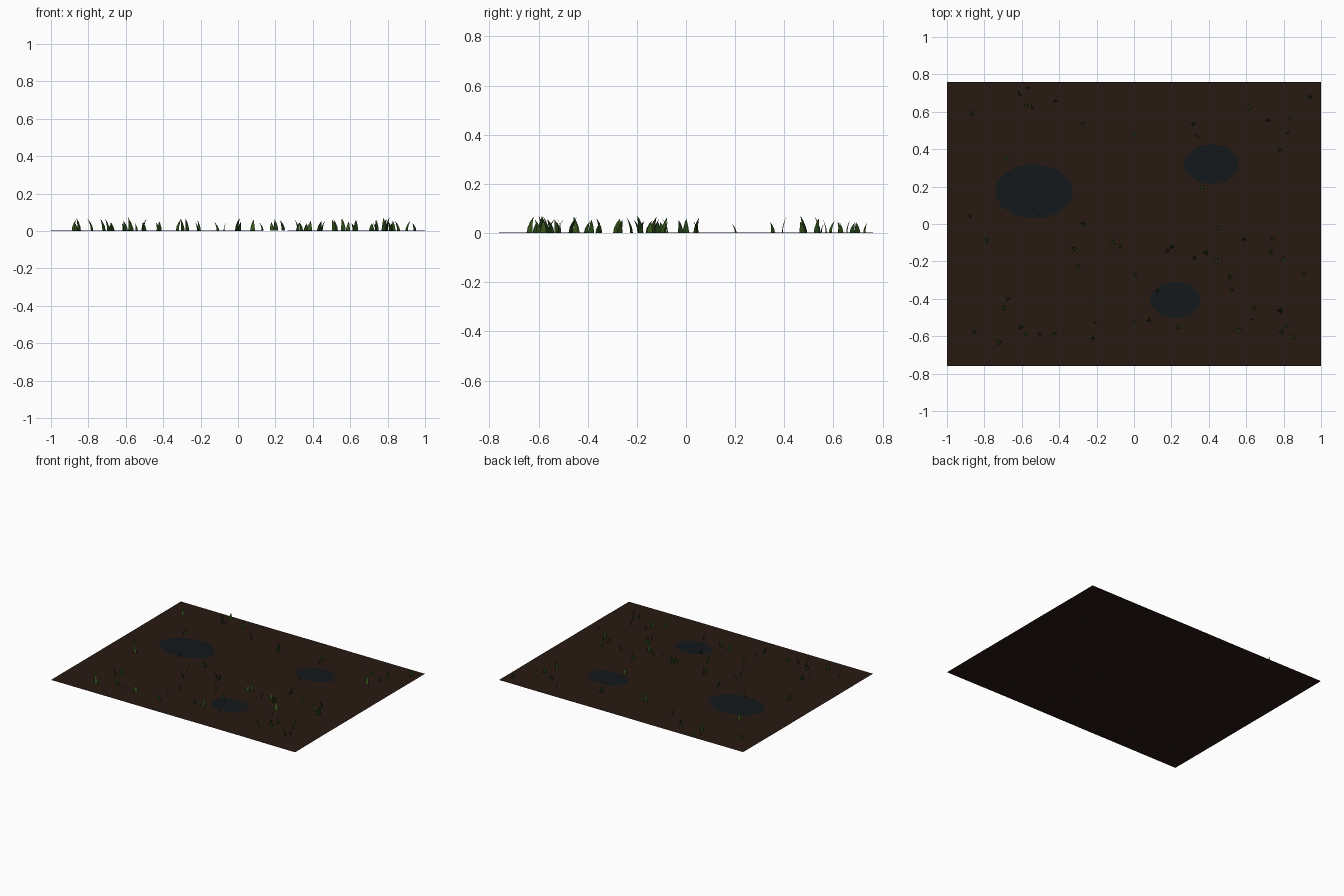
import bpy, bmesh, math, random
from mathutils import Vector, noise

if "Cube" in bpy.data.objects:
    bpy.data.objects.remove(bpy.data.objects["Cube"])

random.seed(7)


def material(name, rgb):
    m = bpy.data.materials.new(name)
    m.diffuse_color = (*rgb, 1)
    m.use_nodes = True
    m.node_tree.nodes["Principled BSDF"].inputs["Base Color"].default_value = m.diffuse_color
    return m


def add_object(name, bm, mat, smooth=True):
    me = bpy.data.meshes.new(name)
    for f in bm.faces:
        f.smooth = smooth
    bm.to_mesh(me)
    bm.free()
    me.materials.append(mat)
    ob = bpy.data.objects.new(name, me)
    bpy.context.collection.objects.link(ob)
    return ob


MUD = material("mud", (0.021, 0.010, 0.006))
WATER = material("water", (0.007, 0.009, 0.011))
GRASS = [material("grass_dark", (0.015, 0.045, 0.008)),
         material("grass_light", (0.035, 0.085, 0.010))]

# Muddy ground: barely uneven rectangular sheet
bm = bmesh.new()
bmesh.ops.create_grid(bm, x_segments=24, y_segments=18, size=1)
for v in bm.verts:
    v.co.y *= 0.76
    v.co.z = 0.0015 + 0.0015 * noise.noise(Vector((v.co.x * 2, v.co.y * 2, 3)))
low = min(v.co.z for v in bm.verts)
for v in bm.verts:
    v.co.z -= low
add_object("ground", bm, MUD)

# Puddles: flat ellipses just above the mud
for i, (x, y, rx, ry) in enumerate([(-0.535, 0.175, 0.207, 0.145),
                                    (0.415, 0.32, 0.147, 0.106),
                                    (0.22, -0.405, 0.135, 0.097)]):
    bm = bmesh.new()
    bmesh.ops.create_circle(bm, cap_ends=True, segments=24, radius=1)
    for v in bm.verts:
        v.co = Vector((x + rx * v.co.x, y + ry * v.co.y, 0.004))
    add_object(f"puddle_{i + 1}", bm, WATER, False)

# Grass blades: tapered strips bending over toward a pointed tip
SPOTS = [(-.615, .695), (-.57, .73), (-.575, .63), (-.545, .625), (-.42, .66), (-.87, .595),
         (-.275, .535), (-.68, .35), (0, .475), (.615, .625), (.715, .555), (.83, .565),
         (.94, .68), (.335, .47), (.315, .535), (.78, .4), (.82, .485), (.365, .195),
         (.455, -.025), (-.875, .045), (-.505, .04), (-.79, -.085), (-.275, 0), (-.115, -.1),
         (-.07, -.115), (-.315, -.13), (-.3, -.23), (.005, -.27), (.2, -.12), (.18, -.14),
         (.325, -.18), (.385, -.15), (.44, -.2), (.59, -.08), (.74, -.085), (.73, -.145),
         (.8, -.19), (.91, -.265), (.52, -.355), (.51, -.28), (.125, -.355), (-.2, -.385),
         (-.675, -.4), (-.7, -.45), (-.605, -.55), (-.58, -.59), (-.5, -.59), (-.43, -.585),
         (-.855, -.58), (-.725, -.63), (-.22, -.61), (-.21, -.53), (.01, -.52), (.08, -.51),
         (.235, -.555), (.56, -.57), (.63, -.515), (.64, -.45), (.785, -.46), (.785, -.58),
         (.81, -.55), (.85, -.605)]


def blade(bm, x, y):
    a = random.uniform(0, math.tau)
    side = Vector((math.cos(a), math.sin(a), 0))
    lean = Vector((-math.sin(a), math.cos(a), 0))
    h = random.uniform(0.038, 0.072)
    w = random.uniform(0.011, 0.015)
    bend = h * random.uniform(0.25, 0.5)
    base = Vector((x, y, 0.001)) - lean * bend * 0.4
    rows = []
    for t, k in ((0, 1), (0.35, 0.8), (0.7, 0.45)):
        c = base + lean * bend * t * t + Vector((0, 0, h * t))
        rows.append([bm.verts.new(c - side * w * k), bm.verts.new(c + side * w * k)])
    tip = bm.verts.new(base + lean * bend + Vector((0, 0, h)))
    for p, q in zip(rows, rows[1:]):
        bm.faces.new((p[0], p[1], q[1], q[0]))
    bm.faces.new((rows[-1][0], rows[-1][1], tip))


for i, mat in enumerate(GRASS):
    bm = bmesh.new()
    for x, y in SPOTS[i::2]:
        blade(bm, x, y)
    add_object(f"grass_blades_{i + 1}", bm, mat)
